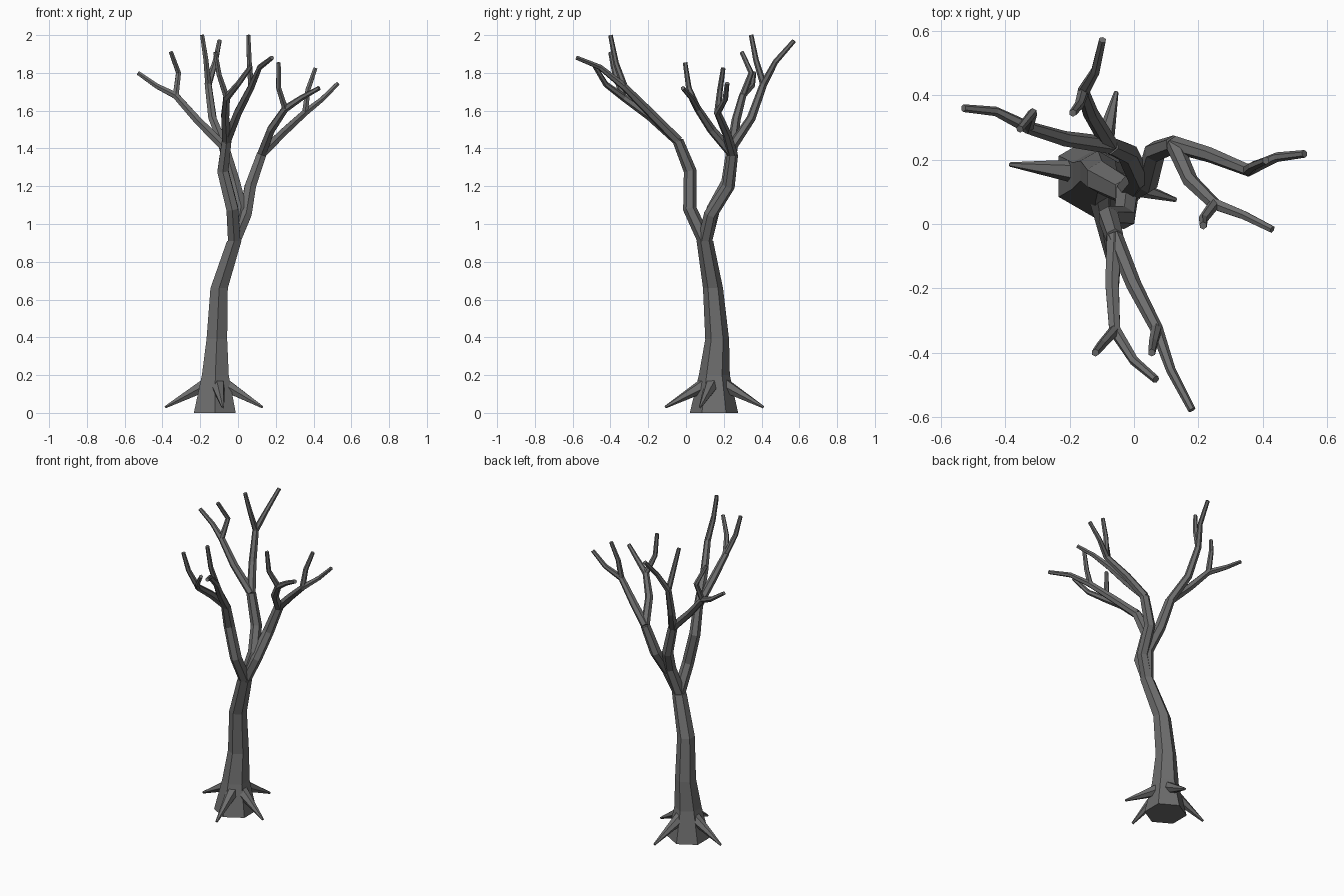
import bpy, bmesh, math
from mathutils import Vector

cube = bpy.data.objects.get("Cube")
if cube:
    bpy.data.objects.remove(cube)

bark = bpy.data.materials.new("grey_bark")
bark.use_nodes = True
colour = (0.155, 0.155, 0.155, 1)
bark.diffuse_color = colour
bark.node_tree.nodes["Principled BSDF"].inputs["Base Color"].default_value = colour


def tube(name, points, radii, sides=6, level=False):
    """Faceted tapering tube along a path; level keeps every ring horizontal."""
    pts = [Vector(p) for p in points]
    bm = bmesh.new()
    rings = []
    side = Vector((0, 1, 0))
    for i, p in enumerate(pts):
        before = (p - pts[max(i - 1, 0)]).normalized()
        after = (pts[min(i + 1, len(pts) - 1)] - p).normalized()
        axis = Vector((0, 0, 1)) if level else (before + after).normalized()
        side = (side - axis * side.dot(axis)).normalized()
        other = axis.cross(side)
        ring = []
        for k in range(sides):
            a = math.tau * k / sides
            ring.append(bm.verts.new(p + radii[i] * (side * math.cos(a) + other * math.sin(a))))
        rings.append(ring)
    for low, high in zip(rings, rings[1:]):
        for k in range(sides):
            n = (k + 1) % sides
            bm.faces.new((low[k], low[n], high[n], high[k]))
    bm.faces.new(rings[0][::-1])
    bm.faces.new(rings[-1])
    bmesh.ops.recalc_face_normals(bm, faces=bm.faces)
    mesh = bpy.data.meshes.new(name)
    bm.to_mesh(mesh)
    bm.free()
    mesh.materials.append(bark)
    obj = bpy.data.objects.new(name, mesh)
    bpy.context.collection.objects.link(obj)


# Trunk, flared at the ground
fork = (-0.02, 0.10, 0.91)
tube("trunk", [(-0.123, 0.148, 0), (-0.12, 0.15, 0.2), (-0.112, 0.165, 0.39),
               (-0.1, 0.143, 0.66), fork],
     [0.128, 0.082, 0.063, 0.053, 0.044], level=True)

# Pointed roots
for name, start, tip in [
        ("root_right", (-0.15, 0.16, 0.16), (-0.385, 0.185, 0.03)),
        ("root_left", (-0.09, 0.14, 0.16), (0.13, 0.075, 0.03)),
        ("root_back", (-0.11, 0.18, 0.16), (-0.055, 0.41, 0.03)),
        ("root_front", (-0.11, 0.12, 0.16), (-0.08, -0.11, 0.03))]:
    tube(name, [start, tip], [0.042, 0.007])

# Three limbs rising from the fork
LIMBS = {
    "left": [fork, (0.04, 0.13, 1.05), (0.065, 0.225, 1.2), (0.125, 0.247, 1.37)],
    "back": [fork, (0.015, 0.145, 1.08), (-0.02, 0.22, 1.22), (-0.075, 0.245, 1.41)],
    "front": [fork, (-0.03, 0.02, 1.08), (-0.08, 0.022, 1.28), (-0.06, -0.042, 1.44)],
}
for name, path in LIMBS.items():
    tube(name + "_limb", path, [0.038, 0.036, 0.034, 0.029])

# Each branch: limb, middle, knee, then a spreading twig and an upright twig
BRANCHES = [
    ("left", (0.235, 0.215, 1.48), (0.355, 0.167, 1.59),
     [(0.445, 0.208, 1.66), (0.53, 0.218, 1.745)], [(0.37, 0.18, 1.71), (0.41, 0.197, 1.825)]),
    ("left", (0.175, 0.135, 1.5), (0.25, 0.062, 1.61),
     [(0.34, 0.028, 1.67), (0.43, -0.017, 1.72)], [(0.215, 0.015, 1.72), (0.215, -0.005, 1.855)]),
    ("back", (-0.215, 0.265, 1.55), (-0.33, 0.3, 1.68),
     [(-0.43, 0.35, 1.73), (-0.53, 0.36, 1.8)], [(-0.315, 0.345, 1.8), (-0.355, 0.295, 1.91)]),
    ("back", (-0.135, 0.345, 1.56), (-0.158, 0.41, 1.74),
     [(-0.12, 0.475, 1.86), (-0.098, 0.572, 1.97)], [(-0.17, 0.37, 1.87), (-0.19, 0.345, 2.0)]),
    ("front", (-0.068, -0.19, 1.57), (-0.06, -0.33, 1.67),
     [(0.0, -0.425, 1.74), (0.068, -0.483, 1.835)], [(-0.1, -0.375, 1.79), (-0.12, -0.4, 1.91)]),
    ("front", (0.0, -0.19, 1.59), (0.07, -0.325, 1.725),
     [(0.115, -0.455, 1.83), (0.18, -0.578, 1.88)], [(0.06, -0.37, 1.85), (0.055, -0.4, 2.0)]),
]
for i, (limb, middle, knee, spread, upright) in enumerate(BRANCHES):
    label = f"{limb}_{'lower' if i % 2 == 0 else 'upper'}"
    tube(label + "_branch", [LIMBS[limb][-1], middle, knee] + spread,
         [0.027, 0.024, 0.02, 0.015, 0.012])
    tube(label + "_twig", [knee] + upright, [0.018, 0.015, 0.012])
